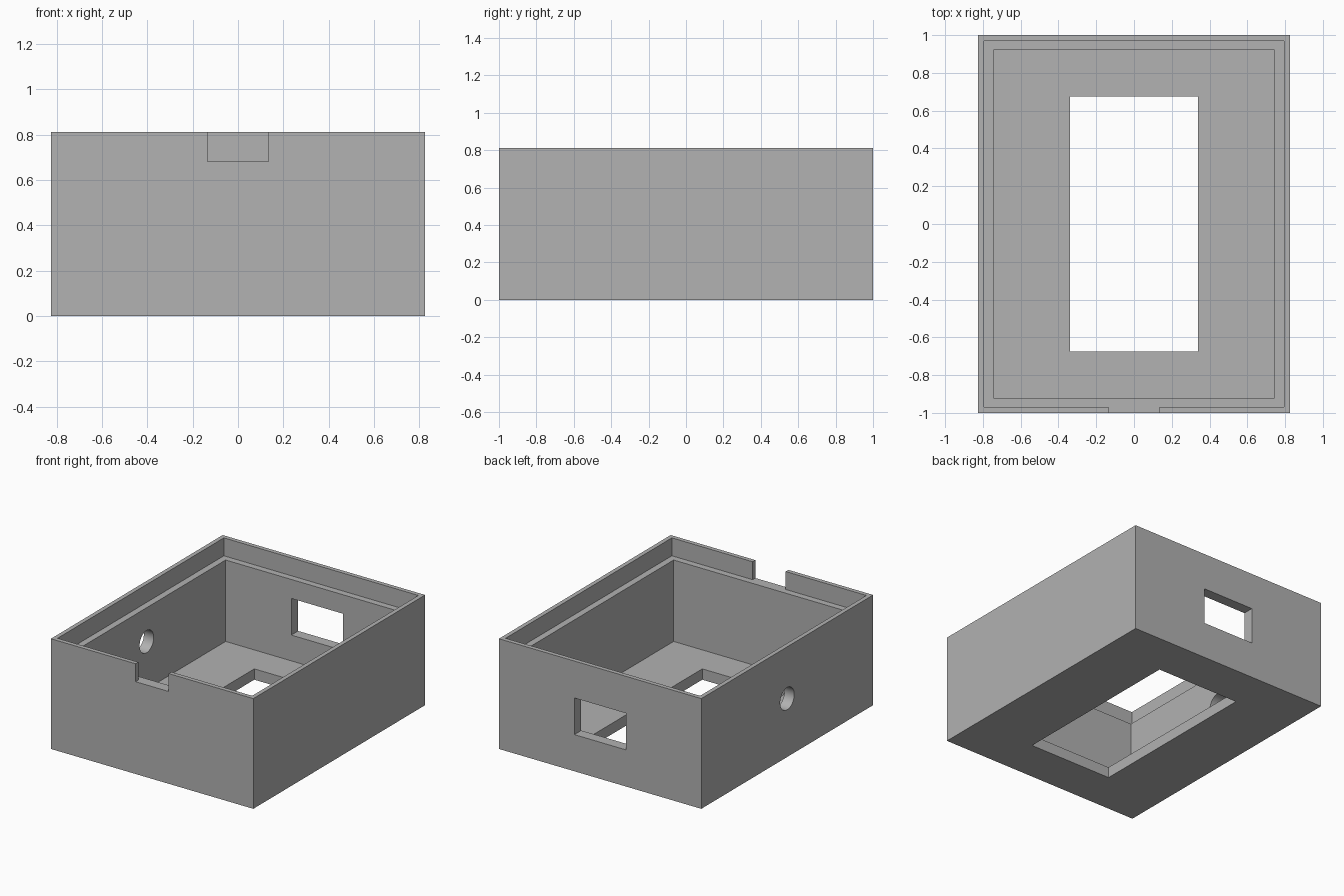
import bpy
from math import pi, radians

cube = bpy.data.objects.get("Cube")
if cube:
    bpy.data.objects.remove(cube, do_unlink=True)

HALF_X, HALF_Y, HEIGHT = 0.825, 1.0, 0.812
WALL, LIP = 0.08, 0.032
LEDGE_Z = 0.68
OVER = 0.1  # how far cutters run past the surface

grey = bpy.data.materials.new("plain grey")
grey.use_nodes = True
grey.diffuse_color = (0.445, 0.445, 0.445, 1)
grey.node_tree.nodes["Principled BSDF"].inputs["Base Color"].default_value = grey.diffuse_color


def block(name, x, y, z):
    """Box spanning the given (low, high) ranges."""
    spans = (x, y, z)
    bpy.ops.mesh.primitive_cube_add(size=1, location=[(a + b) / 2 for a, b in spans])
    obj = bpy.context.object
    obj.name = name
    obj.scale = [b - a for a, b in spans]
    bpy.ops.object.transform_apply(location=True, rotation=True, scale=True)
    return obj


def both(v):
    return (-v, v)


# Solid outer body
case = block("open_case", both(HALF_X), both(HALF_Y), (0, HEIGHT))
case.data.materials.append(grey)

# Main cavity, lid rebate, floor opening, front notch and back window
cutters = [
    block("cavity_cutter", both(HALF_X - WALL), both(HALF_Y - WALL), (WALL, HEIGHT + OVER)),
    block("rebate_cutter", both(HALF_X - LIP), both(HALF_Y - LIP), (LEDGE_Z, HEIGHT + OVER)),
    block("floor_opening_cutter", both(0.34), both(0.675), (-OVER, WALL + OVER)),
    block("notch_cutter", both(0.135), (-HALF_Y - OVER, -HALF_Y + OVER), (LEDGE_Z, HEIGHT + OVER)),
    block("window_cutter", both(0.21), (HALF_Y - 2 * WALL, HALF_Y + OVER), (0.27, 0.54)),
]

# Round port in the right wall
bpy.ops.mesh.primitive_cylinder_add(vertices=48, radius=0.082, depth=0.4,
                                    location=(-HALF_X, 0, 0.43), rotation=(0, pi / 2, 0))
port = bpy.context.object
port.name = "port_cutter"
cutters.append(port)

# Cut every opening, then discard the cutters
bpy.ops.object.select_all(action="DESELECT")
case.select_set(True)
bpy.context.view_layer.objects.active = case
for cutter in cutters:
    cutter.hide_render = True
    cut = case.modifiers.new(cutter.name, "BOOLEAN")
    cut.operation = "DIFFERENCE"
    cut.solver = "EXACT"
    cut.object = cutter
    bpy.ops.object.modifier_apply(modifier=cut.name)
    bpy.data.objects.remove(cutter, do_unlink=True)

bpy.ops.object.shade_smooth_by_angle(angle=radians(30))
